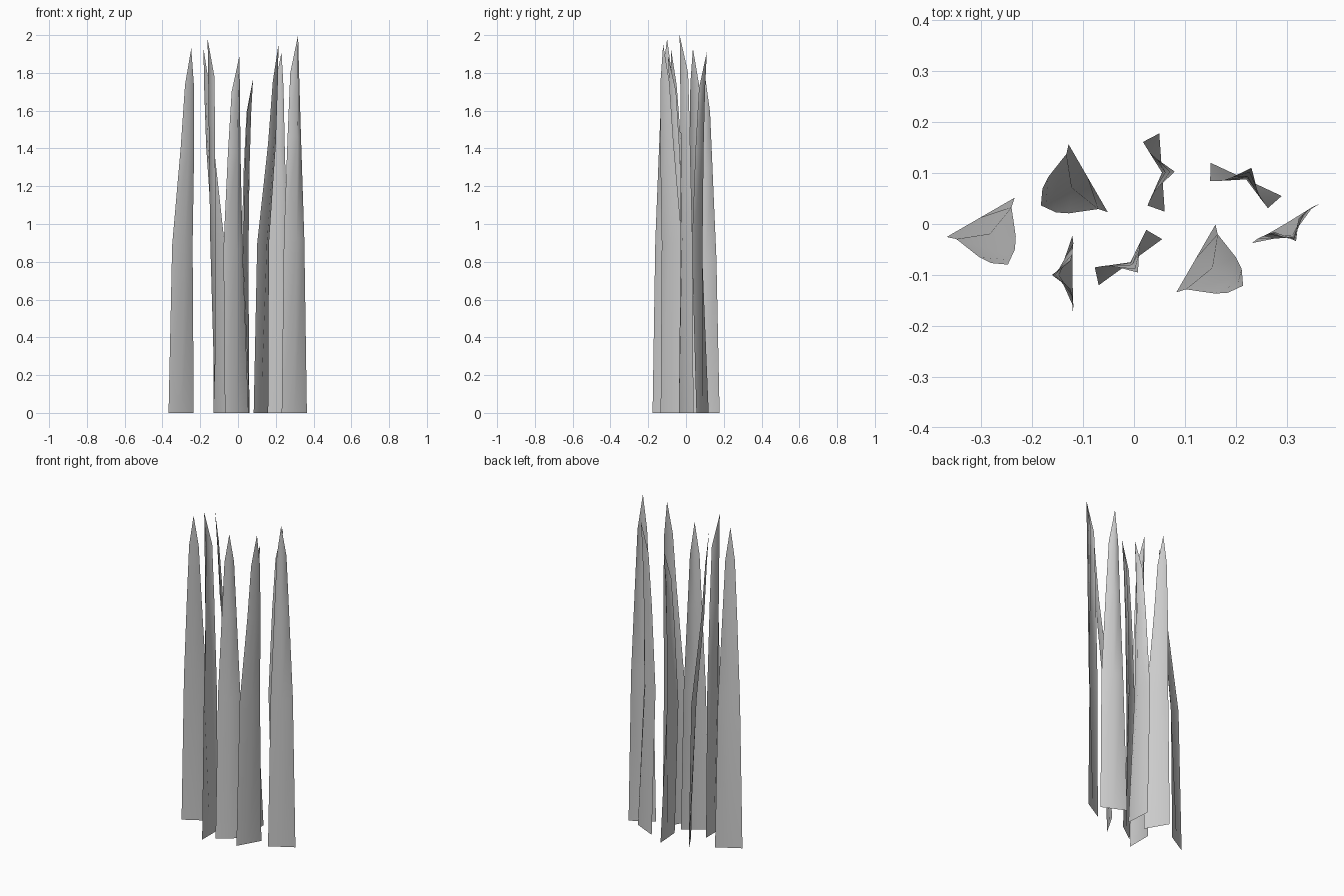
import bpy, bmesh
from math import radians, cos, sin

if "Cube" in bpy.data.objects:
    bpy.data.objects.remove(bpy.data.objects["Cube"])

# Half width and height fraction of each row of a blade (the tip closes it)
ROWS = [(0.0, 0.077), (0.46, 0.0625), (0.73, 0.041), (0.90, 0.027)]

# Sideways bend: offsets of the outer edges, of the centre fold, and of the tip
BENDS = {
    "leaning":  ([0, 0.013, 0.067, 0.088], [0, 0.037, 0.080, 0.095], 0.107),
    "upright":  ([0, -0.002, 0.0, 0.004], [0, 0.026, 0.033, 0.037], 0.040),
    "recurved": ([0, -0.033, -0.022, -0.008], [0, 0.0, 0.006, 0.015], 0.025),
}

# Base centre x, y, direction of bend in degrees, height, kind of bend
BLADES = [
    (-0.301, 0.013, -60, 1.93, "leaning"),
    (-0.090, 0.090, 210, 1.93, "leaning"),
    (0.1215, -0.0675, -30, 1.95, "leaning"),
    (-0.121, -0.100, 180, 1.98, "upright"),
    (0.298, 0.001, -60, 2.00, "upright"),
    (0.055, 0.101, 4, 1.77, "recurved"),
    (0.220, 0.0875, 65, 1.91, "recurved"),
    (-0.007, -0.075, -54, 1.89, "recurved"),
]


def make_blade(index, cx, cy, angle, height, kind):
    edge, middle, tip_offset = BENDS[kind]
    c, s = cos(radians(angle)), sin(radians(angle))
    bm = bmesh.new()

    def vert(side, bend, z):
        return bm.verts.new((cx + bend * c - side * s, cy + bend * s + side * c, z))

    # Three vertices across each row, folded along the centre
    rows = []
    for (f, w), e, m in zip(ROWS, edge, middle):
        z = f * height
        rows.append([vert(-w, e, z), vert(0, m, z), vert(w, e, z)])
    for low, high in zip(rows, rows[1:]):
        for i in range(2):
            bm.faces.new((low[i], low[i + 1], high[i + 1], high[i]))

    # Pointed tip
    tip = vert(0, tip_offset, height)
    for i in range(2):
        bm.faces.new((rows[-1][i], rows[-1][i + 1], tip))

    for face in bm.faces:
        face.smooth = True
    mesh = bpy.data.meshes.new(f"leaf_blade_{index}")
    bm.to_mesh(mesh)
    bm.free()
    obj = bpy.data.objects.new(f"leaf_blade_{index}", mesh)
    bpy.context.collection.objects.link(obj)


for number, blade in enumerate(BLADES, 1):
    make_blade(number, *blade)
